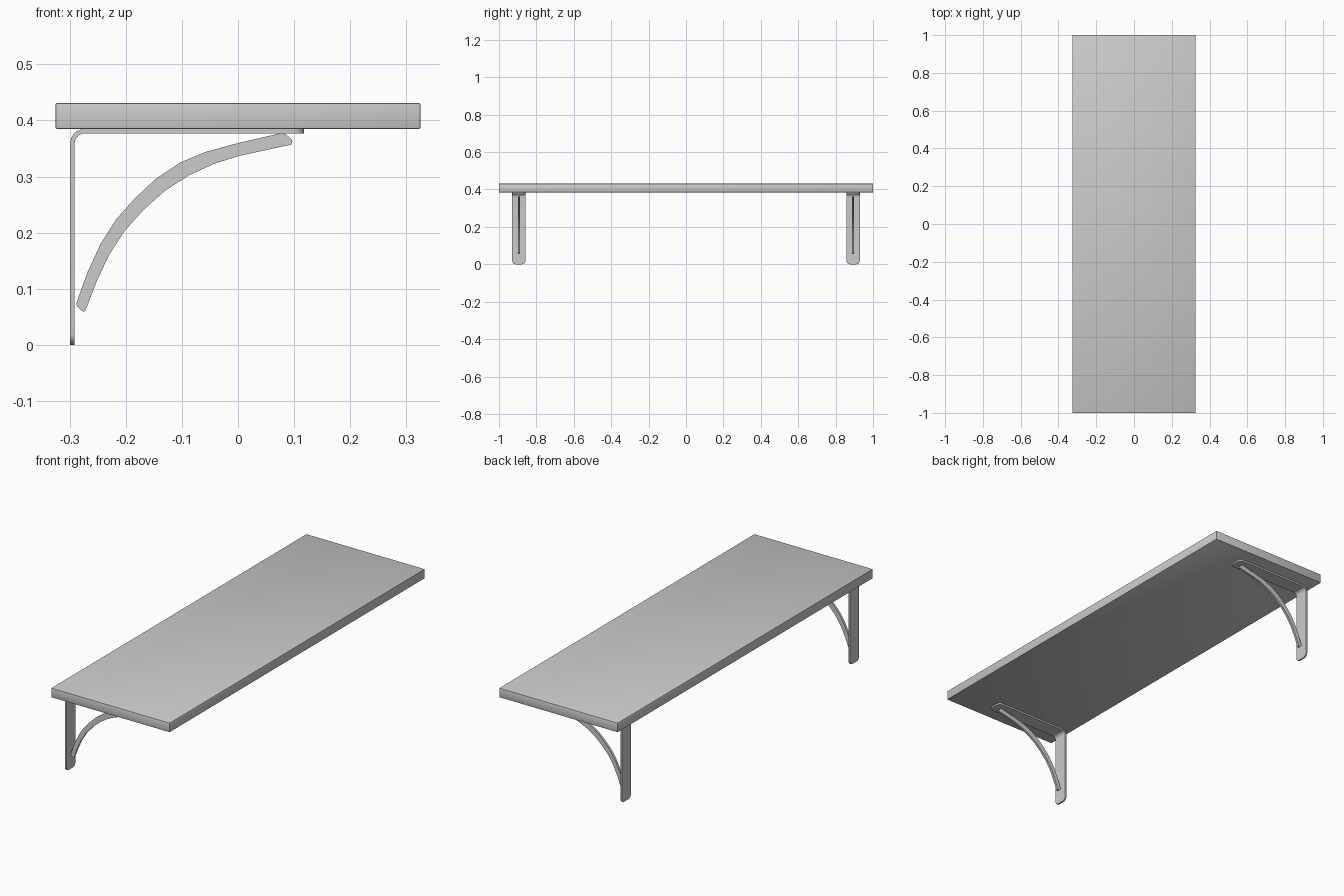
import bpy, bmesh, math

if "Cube" in bpy.data.objects:
    bpy.data.objects.remove(bpy.data.objects["Cube"])

THICK, HALF_W, BRACKET_Y = 0.008, 0.036, 0.894
LEFT, TIP, TOP, BEND = -0.299, 0.118, 0.385, 0.026


def make_object(name, bm):
    bmesh.ops.recalc_face_normals(bm, faces=bm.faces[:])
    mesh = bpy.data.meshes.new(name)
    bm.to_mesh(mesh)
    bm.free()
    obj = bpy.data.objects.new(name, mesh)
    bpy.context.collection.objects.link(obj)
    bpy.context.view_layer.objects.active = obj
    bpy.ops.object.select_all(action='DESELECT')
    obj.select_set(True)
    bpy.ops.object.shade_smooth_by_angle(angle=math.radians(30))
    return obj


def shelf_board():
    bm = bmesh.new()
    bmesh.ops.create_cube(bm, size=1)
    for v in bm.verts:
        v.co.x *= 0.65
        v.co.y *= 2.0
        v.co.z = v.co.z * 0.046 + 0.408
    bmesh.ops.bevel(bm, geom=bm.edges[:], offset=0.002, segments=2,
                    affect='EDGES', profile=0.5)
    make_object("shelf_board", bm)


def strap(name, y):
    # stations: outer point, inward normal, half width (rounded at both ends)
    r, n = 0.02, 6
    ends = []
    for i in range(n + 1):
        a = math.pi / 2 * i / n
        ends.append((r * (1 - math.cos(a)), HALF_W - r + r * math.sin(a)))
    stations = [((LEFT, d), (1, 0), w) for d, w in ends]
    for i in range(9):
        a = math.pi / 2 * i / 8
        c, s = math.cos(a), math.sin(a)
        stations.append(((LEFT + BEND - BEND * c, TOP - BEND + BEND * s), (c, -s), HALF_W))
    stations += [((TIP - d, TOP), (0, -1), w) for d, w in reversed(ends)]

    bm = bmesh.new()
    rings = []
    for (x, z), (nx, nz), w in stations:
        rings.append([bm.verts.new((x + nx * t, y + side * w, z + nz * t))
                      for t, side in ((0, -1), (0, 1), (THICK, 1), (THICK, -1))])
    for a, b in zip(rings, rings[1:]):
        for i in range(4):
            j = (i + 1) % 4
            bm.faces.new((a[i], a[j], b[j], b[i]))
    bm.faces.new(rings[0])
    bm.faces.new(rings[-1])
    make_object(name, bm)


def brace(name, y):
    upper = [(-0.288, 0.075), (-0.268, 0.130), (-0.245, 0.180), (-0.217, 0.224),
             (-0.185, 0.260), (-0.148, 0.295), (-0.103, 0.325), (-0.058, 0.344),
             (-0.003, 0.359), (0.079, 0.378)]
    lower = [(-0.272, 0.061), (-0.251, 0.115), (-0.230, 0.160), (-0.203, 0.202),
             (-0.169, 0.240), (-0.131, 0.274), (-0.088, 0.302), (-0.042, 0.323),
             (0.003, 0.337), (0.095, 0.357)]
    tip = [(0.086, 0.375), (0.096, 0.366), (0.097, 0.362)]
    foot = [(-0.275, 0.059), (-0.280, 0.062), (-0.287, 0.069)]
    outline = upper + tip + lower[::-1] + foot
    bm = bmesh.new()
    face = bm.faces.new([bm.verts.new((x, y - 0.0055, z)) for x, z in outline])
    moved = bmesh.ops.extrude_face_region(bm, geom=[face], use_keep_orig=True)
    for v in moved["geom"]:
        if isinstance(v, bmesh.types.BMVert):
            v.co.y += 0.011
    make_object(name, bm)


shelf_board()
# one bracket near each end of the board
for side, y in (("front", -BRACKET_Y), ("back", BRACKET_Y)):
    strap(side + "_bracket_strap", y)
    brace(side + "_bracket_brace", y)
